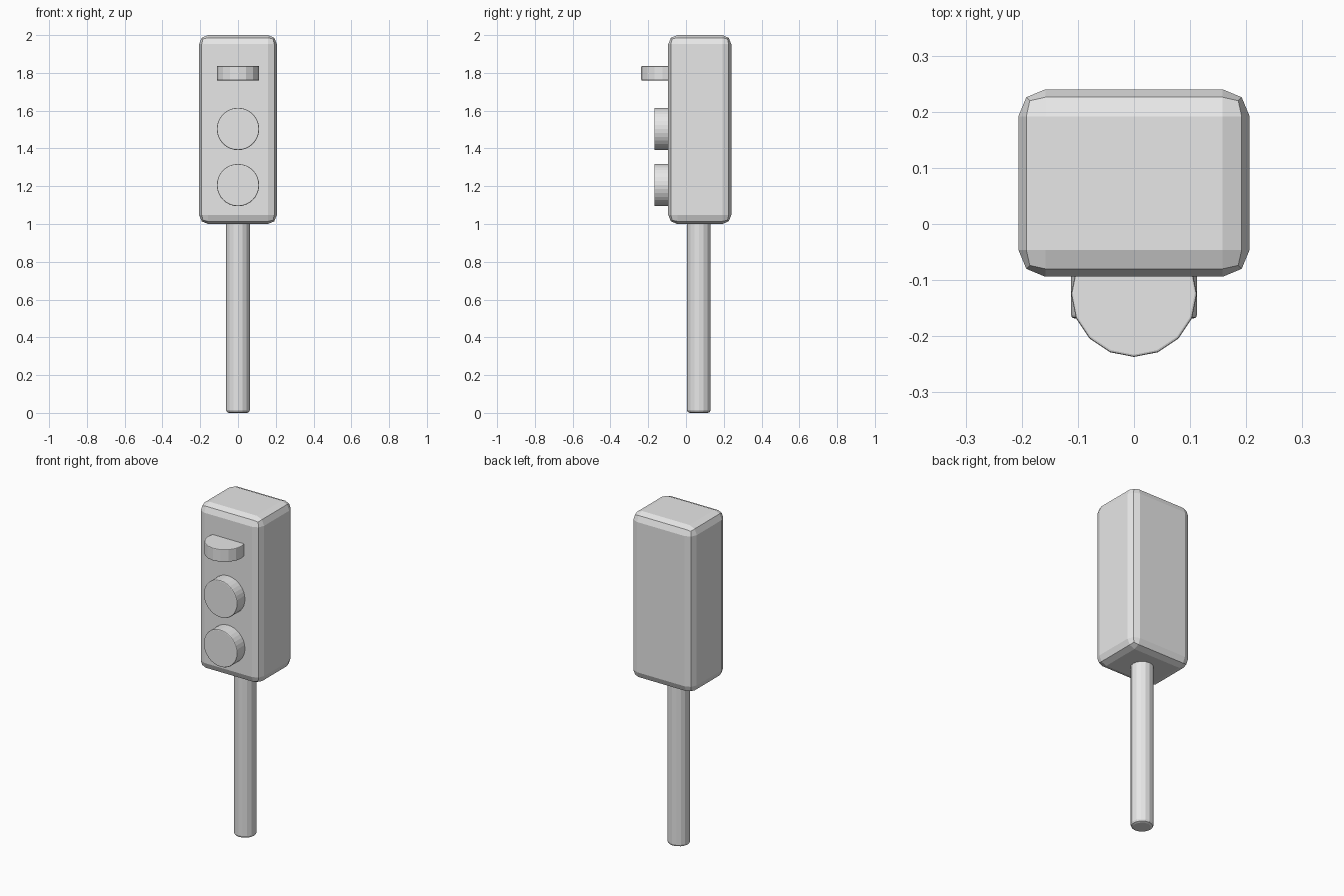
import bpy
from math import pi

old = bpy.data.objects.get("Cube")
if old:
    bpy.data.objects.remove(old, do_unlink=True)

grey = bpy.data.materials.new("light grey")
grey.use_nodes = True
grey.diffuse_color = (0.8, 0.8, 0.8, 1)
grey.node_tree.nodes["Principled BSDF"].inputs["Base Color"].default_value = (0.8, 0.8, 0.8, 1)


def finish(name, bevel, segments):
    """Name the active object, colour it and round its hard edges."""
    ob = bpy.context.object
    ob.name = name
    ob.data.materials.append(grey)
    mod = ob.modifiers.new("rounded edges", "BEVEL")
    mod.width = bevel
    mod.segments = segments
    mod.limit_method = "ANGLE"
    mod.angle_limit = 0.7
    return ob


def cylinder(name, radius, depth, centre, sides, bevel, tilt=0):
    bpy.ops.mesh.primitive_cylinder_add(vertices=sides, radius=radius, depth=depth,
                                        location=centre, rotation=(tilt, 0, 0))
    return finish(name, bevel, 2)


# Signal housing
bpy.ops.mesh.primitive_cube_add(size=1, location=(0, 0.073, 1.5))
bpy.context.object.scale = (0.412, 0.334, 1.0)
bpy.ops.object.transform_apply(location=False, rotation=False, scale=True)
finish("signal_housing", 0.048, 2)

# Support pole, running slightly into the housing
cylinder("pole", 0.063, 1.04, (0, 0.068, 0.52), 16, 0.015)

# Round lamps on the front face
for name, z in (("middle_lamp", 1.503), ("lower_lamp", 1.206)):
    cylinder(name, 0.112, 0.12, (0, -0.108, z), 32, 0.005, pi / 2)

# Half-sunk disc forming the hood above the lamps
cylinder("upper_hood", 0.112, 0.076, (0, -0.125, 1.798), 16, 0.004)
